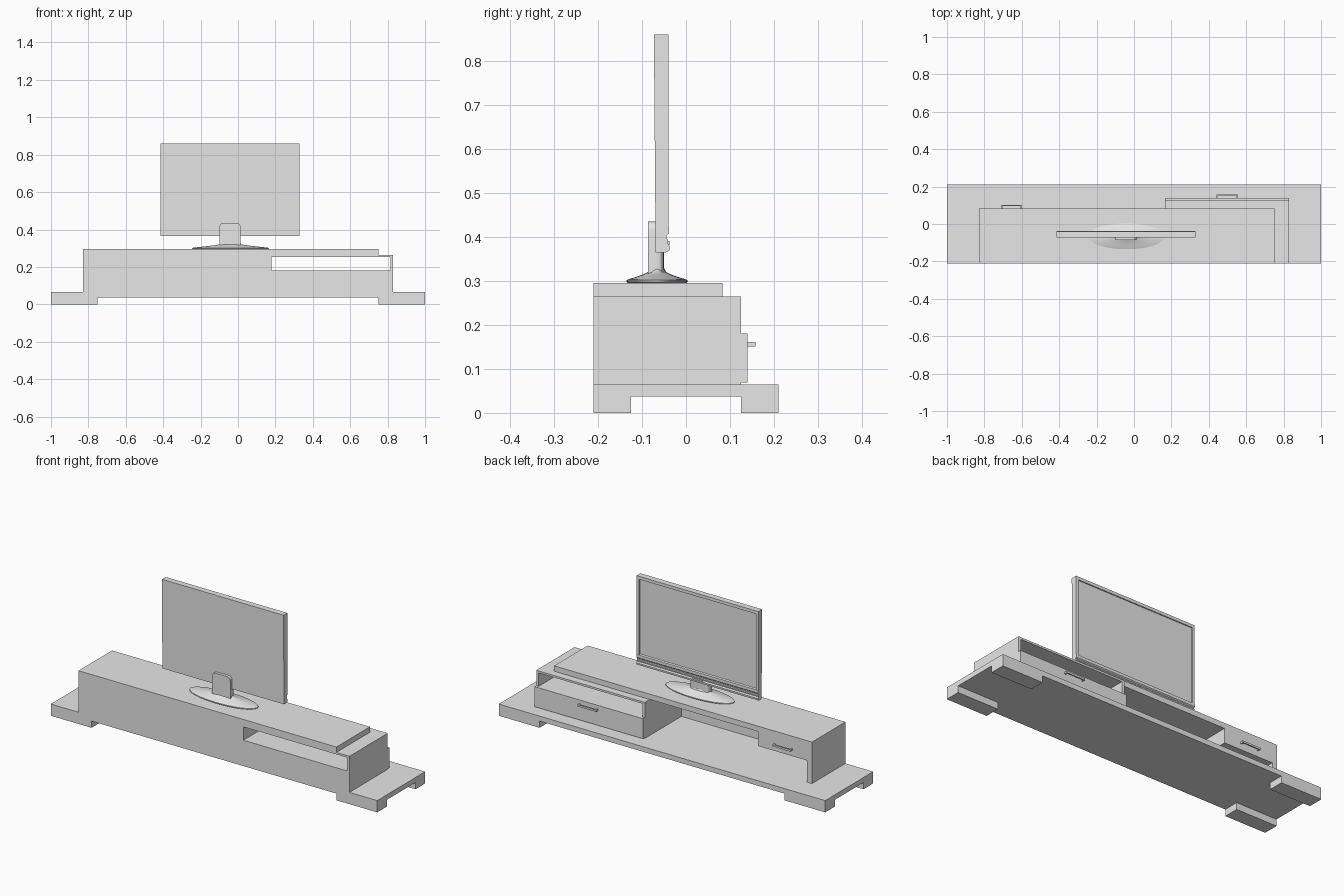
import bpy, bmesh, math
from mathutils import Vector

old = bpy.data.objects.get("Cube")
if old:
    bpy.data.objects.remove(old, do_unlink=True)

grey = bpy.data.materials.new("light grey")
grey.use_nodes = True
grey.diffuse_color = (0.8, 0.8, 0.8, 1)
grey.node_tree.nodes["Principled BSDF"].inputs["Base Color"].default_value = (0.8, 0.8, 0.8, 1)


def finish(name, bm, smooth=False):
    bmesh.ops.recalc_face_normals(bm, faces=bm.faces)
    mesh = bpy.data.meshes.new(name)
    bm.to_mesh(mesh)
    bm.free()
    mesh.materials.append(grey)
    ob = bpy.data.objects.new(name, mesh)
    bpy.context.collection.objects.link(ob)
    if smooth:
        bpy.ops.object.select_all(action='DESELECT')
        ob.select_set(True)
        bpy.context.view_layer.objects.active = ob
        bpy.ops.object.shade_smooth_by_angle(angle=math.radians(35))
    return ob


def box(name, x, y, z):
    """Box from (low, high) spans on each axis."""
    bm = bmesh.new()
    bmesh.ops.create_cube(bm, size=1)
    for v in bm.verts:
        v.co = Vector([(a + b) / 2 + c * (b - a) for (a, b), c in zip((x, y, z), v.co)])
    return finish(name, bm)


def prism(name, points, shift, smooth=False):
    """Closed outline extruded along shift."""
    bm = bmesh.new()
    face = bm.faces.new([bm.verts.new(p) for p in points])
    out = bmesh.ops.extrude_face_region(bm, geom=[face])
    moved = [g for g in out["geom"] if isinstance(g, bmesh.types.BMVert)]
    bmesh.ops.translate(bm, verts=moved, vec=shift)
    return finish(name, bm, smooth)


def handle(name, x, y, z, depth):
    box(name + "_bar", x, (y + depth - 0.006, y + depth), (z - 0.005, z + 0.005))
    for i, px in enumerate((x[0], x[1] - 0.008)):
        box(f"{name}_post_{i}", (px, px + 0.008), (y, y + depth), (z - 0.005, z + 0.005))


# Base slab with four corner feet
back = -0.21
box("base_slab", (-1, 1), (back, 0.21), (0.037, 0.065))
for side in (-1, 1):
    for end in (-1, 1):
        box("foot", sorted((side * 0.75, side)), sorted((end * 0.125, end * 0.21)), (0, 0.037))

# Long open cabinet
box("top_board", (-0.83, 0.75), (back, 0.083), (0.265, 0.295))
box("rear_panel", (-0.83, 0.165), (back, back + 0.015), (0.065, 0.265))
box("end_panel", (-0.83, -0.80), (back + 0.015, 0.083), (0.065, 0.265))
box("small_drawer", (-0.80, -0.50), (back + 0.015, 0.083), (0.185, 0.265))
handle("small_drawer_handle", (-0.71, -0.60), 0.083, 0.222, 0.018)

# Side unit with an open shelf above a wide drawer
for x in (0.165, 0.815):
    box("unit_side", (x, x + 0.015), (back, 0.125), (0.065, 0.265))
box("unit_top", (0.18, 0.815), (back, 0.125), (0.254, 0.265))
box("wide_drawer_body", (0.18, 0.815), (back, 0.125), (0.065, 0.18))
box("wide_drawer_front", (0.165, 0.83), (0.125, 0.14), (0.069, 0.18))
handle("wide_drawer_handle", (0.44, 0.555), 0.14, 0.156, 0.018)

# Screen: slab, raised bezel and moulded lower bar
left, right, low, high = -0.415, 0.33, 0.365, 0.86
width = (right - left, 0, 0)
slab = [(-0.069, low), (-0.073, high), (-0.046, high), (-0.046, low)]
prism("screen_slab", [(left, y, z) for y, z in slab], width)
bezel = (-0.046, -0.04)
box("bezel_top", (left, right), bezel, (high - 0.017, high))
for x in (left, right - 0.015):
    box("bezel_side", (x, x + 0.015), bezel, (0.42, high - 0.017))
chin = [(-0.046, 0.428), (-0.039, 0.424), (-0.039, 0.408), (-0.044, 0.403), (-0.044, 0.397),
        (-0.041, 0.393), (-0.042, 0.386), (-0.037, 0.379), (-0.038, 0.369), (-0.046, low)]
prism("lower_bar", [(left, y, z) for y, z in chin], width)
box("sensor_plate", (-0.075, -0.01), (-0.042, -0.0365), (0.383, 0.39))

# Oval foot of the screen, a scaled lathe shape
cx, cy, steps = -0.04, -0.066, 48
bm = bmesh.new()
rings = []
for r, z in [(0.96, 0.295), (1, 0.298), (1, 0.302), (0.93, 0.304), (0.7, 0.309),
             (0.45, 0.315), (0.3, 0.32), (0.25, 0.328)]:
    rings.append([bm.verts.new((cx + 0.205 * r * math.cos(a), cy + 0.069 * r * math.sin(a), z))
                  for a in (math.tau * i / steps for i in range(steps))])
for a, b in zip(rings, rings[1:]):
    for i in range(steps):
        j = (i + 1) % steps
        bm.faces.new((a[i], a[j], b[j], b[i]))
bm.faces.new(rings[0])
bm.faces.new(rings[-1])
finish("screen_foot", bm, True)

# Neck: rounded column, then a round-cornered tongue behind the screen
column = []
for i in range(32):
    a = math.tau * i / 32
    c, s = math.cos(a), math.sin(a)
    column.append((cx - 0.003 + 0.056 * math.copysign(abs(c) ** 0.5, c),
                   -0.068 + 0.018 * math.copysign(abs(s) ** 0.5, s), 0.31))
prism("neck_column", column, (0, 0, 0.055), True)
tongue = [(cx - 0.059, -0.086, 0.315), (cx + 0.053, -0.086, 0.315)]
for mx, start in ((cx + 0.033, 0), (cx - 0.039, 90)):
    for i in range(7):
        a = math.radians(start + 15 * i)
        tongue.append((mx + 0.02 * math.cos(a), -0.086, 0.415 + 0.02 * math.sin(a)))
prism("neck_tongue", tongue, (0, 0.017, 0), True)
